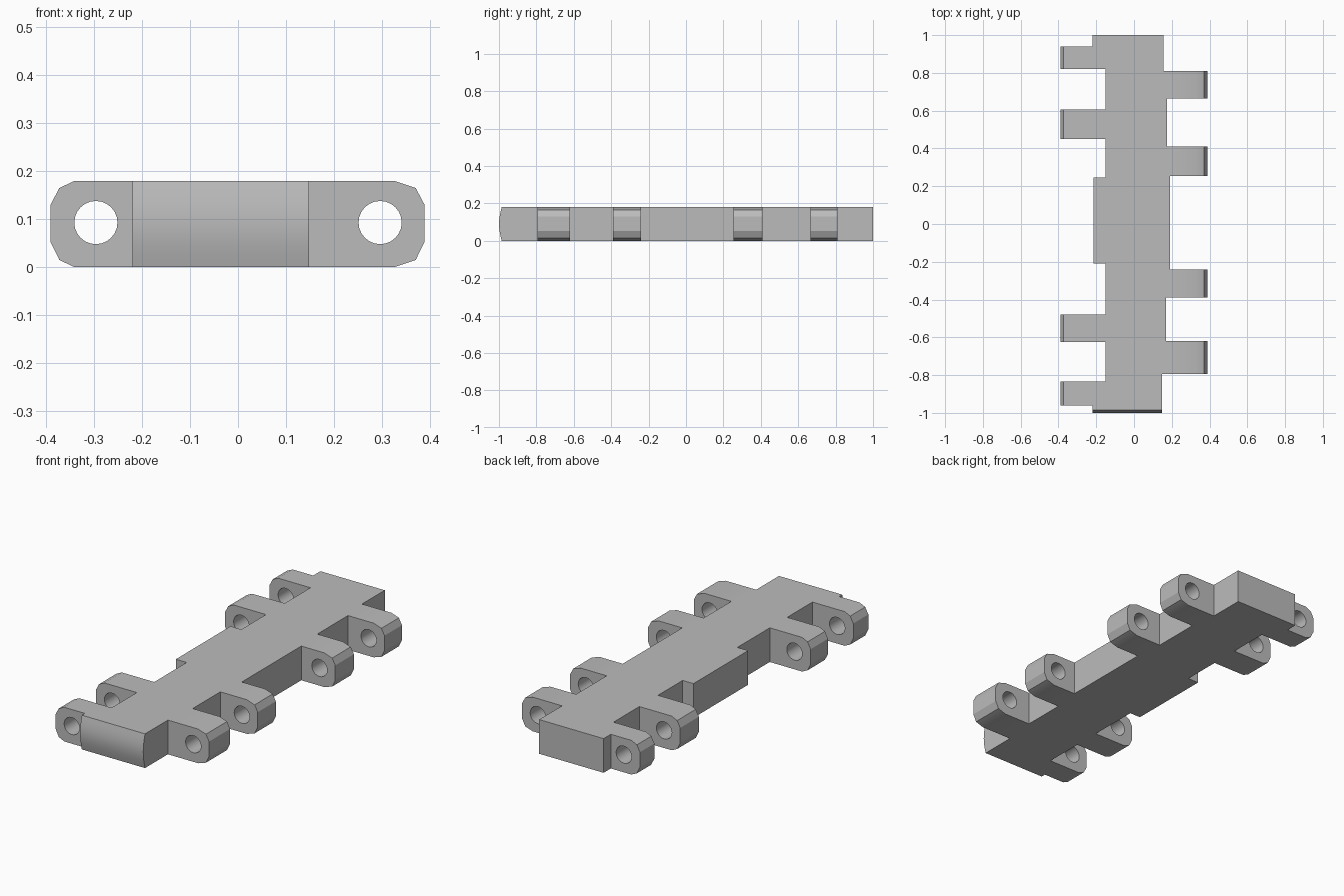
import bpy, bmesh, math
from mathutils import Vector

cube = bpy.data.objects.get("Cube")
if cube:
    bpy.data.objects.remove(cube, do_unlink=True)

HEIGHT = 0.18

grey = bpy.data.materials.new("plain grey")
grey.use_nodes = True
COLOUR = (0.5, 0.5, 0.5, 1)
grey.diffuse_color = COLOUR
grey.node_tree.nodes["Principled BSDF"].inputs["Base Color"].default_value = COLOUR


def prism(name, loops, place, depth):
    """Fill flat loops (outer first, then holes) and extrude them along depth."""
    bm = bmesh.new()
    edges = []
    for loop in loops:
        verts = [bm.verts.new(place(a, b)) for a, b in loop]
        edges += [bm.edges.new((v, verts[i - 1])) for i, v in enumerate(verts)]
    bmesh.ops.triangle_fill(bm, edges=edges, use_beauty=True)
    result = bmesh.ops.extrude_face_region(bm, geom=bm.faces[:], use_keep_orig=True)
    moved = [g for g in result["geom"] if isinstance(g, bmesh.types.BMVert)]
    bmesh.ops.translate(bm, verts=moved, vec=Vector(depth))
    bmesh.ops.recalc_face_normals(bm, faces=bm.faces[:])
    mesh = bpy.data.meshes.new(name)
    bm.to_mesh(mesh)
    bm.free()
    mesh.materials.append(grey)
    obj = bpy.data.objects.new(name, mesh)
    bpy.context.collection.objects.link(obj)
    bpy.ops.object.select_all(action="DESELECT")
    obj.select_set(True)
    bpy.context.view_layer.objects.active = obj
    bpy.ops.object.shade_smooth_by_angle(angle=math.radians(25))
    return obj


def stepped(x_values, y_values):
    """Stepped side edge: each x holds between neighbouring y values."""
    return [(x, y) for i, x in enumerate(x_values) for y in y_values[i:i + 2]]


# Central plate with stepped sides
FRONT = -0.985
left_edge = stepped([-0.22, -0.152, -0.215, -0.152, -0.22],
                    [1, 0.82, 0.245, -0.21, -0.835, FRONT])
right_edge = stepped([0.155, 0.175, 0.19, 0.17, 0.148],
                     [1, 0.81, 0.41, -0.39, -0.795, FRONT])
prism("body_plate", [left_edge + right_edge[::-1]],
      lambda x, y: (x, y, 0), (0, 0, HEIGHT))

# Gently bulged front end
bulge = [(FRONT - 0.015 * math.sin(math.pi * i / 8), HEIGHT * i / 8) for i in range(9)]
prism("front_end", [bulge], lambda y, z: (-0.22, y, z), (0.368, 0, 0))


def lug(name, side, root, shoulder, tip, y0, y1):
    """Hinge lug with a chamfered tip and a round pin hole."""
    outer = [(root, 0), (shoulder, 0), (tip - 0.018, 0.015), (tip, 0.052),
             (tip, 0.131), (tip - 0.018, 0.165), (shoulder, HEIGHT), (root, HEIGHT)]
    hole = [(0.296 + 0.045 * math.cos(t), 0.093 + 0.045 * math.sin(t))
            for t in (math.tau * i / 24 for i in range(24))]
    prism(name, [outer, hole], lambda x, z: (side * x, y0, z), (0, y1 - y0, 0))


# Lugs along both sides: root distance, then y range
low_x = [(0.22, 0.82, 0.94), (0.152, 0.45, 0.605),
         (0.152, -0.625, -0.48), (0.22, -0.96, -0.835)]
high_x = [(0.175, 0.665, 0.81), (0.19, 0.255, 0.41),
          (0.19, -0.39, -0.24), (0.17, -0.795, -0.62)]
for n, (root, y0, y1) in enumerate(low_x, 1):
    lug(f"right_lug_{n}", -1, root, 0.34, 0.39, y0, y1)
for n, (root, y0, y1) in enumerate(high_x, 1):
    lug(f"left_lug_{n}", 1, root, 0.325, 0.388, y0, y1)
